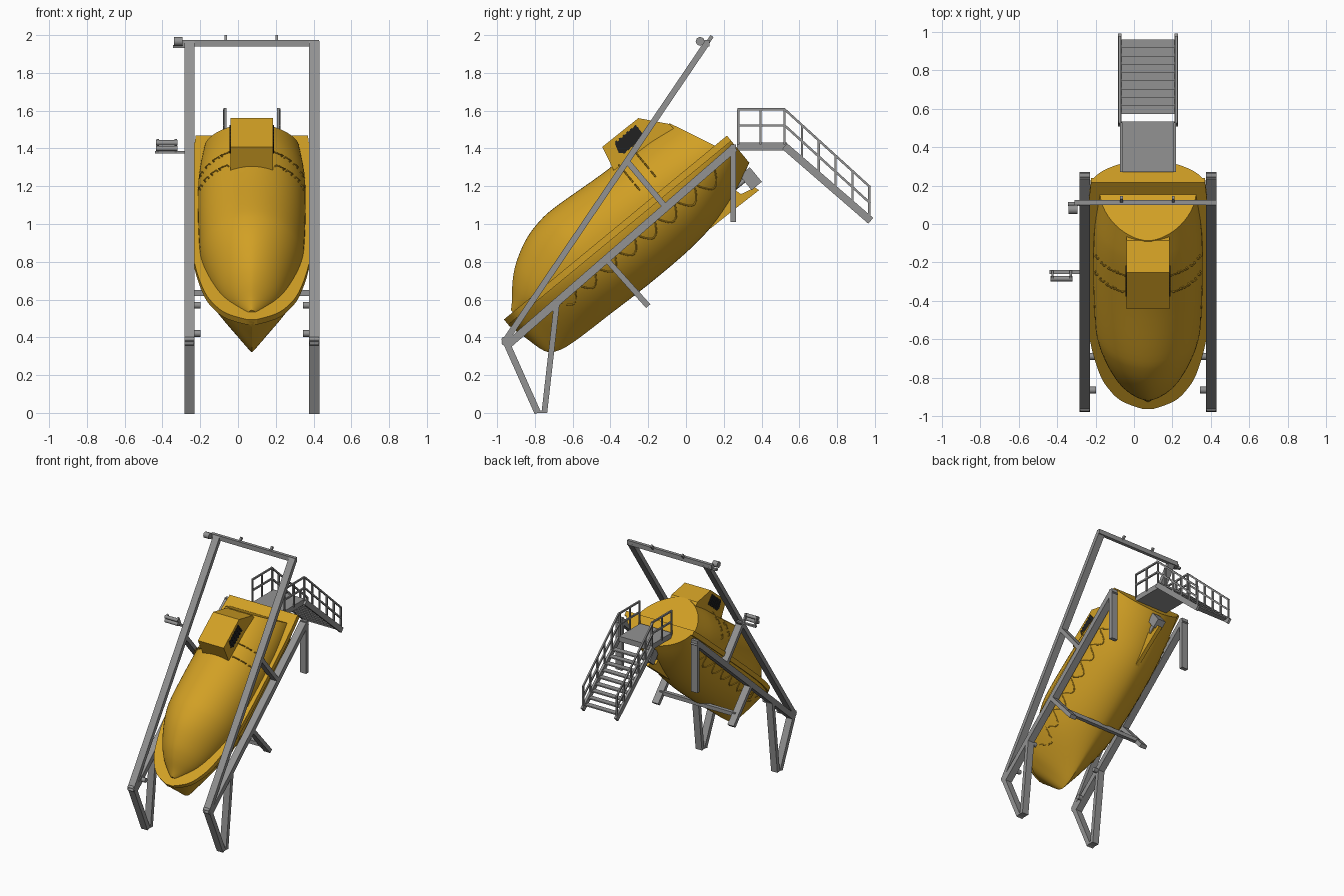
import bpy, bmesh, math
from mathutils import Vector

if "Cube" in bpy.data.objects:
    bpy.data.objects.remove(bpy.data.objects["Cube"])


def material(name, rgb):
    m = bpy.data.materials.new(name)
    m.use_nodes = True
    m.diffuse_color = (*rgb, 1)
    m.node_tree.nodes["Principled BSDF"].inputs["Base Color"].default_value = (*rgb, 1)
    return m


YELLOW = material("boat yellow", (0.64, 0.35, 0.018))
GRAY = material("steel gray", (0.29, 0.29, 0.29))
BLACK = material("window black", (0.015, 0.015, 0.015))
CX = 0.073                       # centre line of boat and ramp
TILT = math.radians(39.5)
C, S = math.cos(TILT), math.sin(TILT)


def boat(x, s, t):
    """Boat space (across, along from bow, up) to world."""
    return Vector((CX + x, -0.96 + C * s - S * t, 0.49 + S * s + C * t))


def make(name, bm, mat, smooth=None):
    bmesh.ops.recalc_face_normals(bm, faces=bm.faces)
    me = bpy.data.meshes.new(name)
    bm.to_mesh(me)
    bm.free()
    me.materials.append(mat)
    ob = bpy.data.objects.new(name, me)
    bpy.context.collection.objects.link(ob)
    if smooth:
        bpy.ops.object.select_all(action="DESELECT")
        ob.select_set(True)
        bpy.context.view_layer.objects.active = ob
        bpy.ops.object.shade_smooth_by_angle(angle=math.radians(smooth))


def prism(name, lower, upper, mat):
    bm = bmesh.new()
    a = [bm.verts.new(p) for p in lower]
    b = [bm.verts.new(p) for p in upper]
    bm.faces.new(a)
    bm.faces.new(b)
    n = len(a)
    for i in range(n):
        bm.faces.new((a[i], a[(i + 1) % n], b[(i + 1) % n], b[i]))
    make(name, bm, mat)


def slab(name, profile, x0, x1, mat):
    """Side profile in boat space, extruded across."""
    prism(name, [boat(x0, *p) for p in profile], [boat(x1, *p) for p in profile], mat)


def beam(name, a, b, w=0.055, h=0.035):
    a, b = Vector(a), Vector(b)
    d = (b - a).normalized()
    side = Vector((1, 0, 0)) if abs(d.x) < 0.7 else Vector((0, 1, 0))
    up = side.cross(d).normalized()
    corners = [side * w / 2 * i + up * h / 2 * j for i, j in ((-1, -1), (1, -1), (1, 1), (-1, 1))]
    prism(name, [a + c for c in corners], [b + c for c in corners], GRAY)


def tube(name, pts, r, mat=GRAY):
    cu = bpy.data.curves.new(name, "CURVE")
    cu.dimensions = "3D"
    cu.bevel_depth, cu.bevel_resolution, cu.use_fill_caps = r, 2, True
    sp = cu.splines.new("POLY")
    sp.points.add(len(pts) - 1)
    for q, p in zip(sp.points, pts):
        q.co = (*p, 1)
    cu.materials.append(mat)
    ob = bpy.data.objects.new(name, cu)
    bpy.context.collection.objects.link(ob)


def refine(st, n=4):
    """Smoothly resample lofting stations."""
    out = []
    for i in range(len(st) - 1):
        p = [Vector(st[min(max(k, 0), len(st) - 1)]) for k in range(i - 1, i + 3)]
        for j in range(n):
            f = j / n
            out.append(0.5 * (2 * p[1] + (p[2] - p[0]) * f + (2 * p[0] - 5 * p[1] + 4 * p[2] - p[3]) * f ** 2
                              + (3 * p[1] - p[0] - 3 * p[2] + p[3]) * f ** 3))
    return out + [Vector(st[-1])]


def loft(name, st, sign, skew, mat):
    """Half-superellipse sections: along, half width, height, roundness."""
    bm, rings, seg = bmesh.new(), [], 28
    for s, w, h, n in st:
        ring = []
        k = skew * max(0, (s - 1.2) / 0.25)
        for i in range(seg + 1):
            c, q = math.cos(math.pi * i / seg), math.sin(math.pi * i / seg)
            x = math.copysign(abs(c) ** (2 / n), c) * w
            t = h * max(q, 0) ** (2 / n)
            ring.append(bm.verts.new(boat(x, s + k * t, sign * t)))
        rings.append(ring)
    for a, b in zip(rings, rings[1:]):
        for i in range(seg):
            bm.faces.new((a[i], a[i + 1], b[i + 1], b[i]))
        bm.faces.new((a[0], b[0], b[-1], a[-1]))
    bm.faces.new(rings[0])
    bm.faces.new(rings[-1])
    make(name, bm, mat, 32)


def skin(st, s, t):
    """Half width of a lofted shell at a given place."""
    _, w, h, n = min(st, key=lambda v: abs(v[0] - s))
    return w * max(0, 1 - (abs(t) / h) ** n) ** (1 / n)


# Boat shells
hull = refine([(0, .02, .04, 1.1), (.025, .08, .135, 1.1), (.06, .138, .26, 1.1), (.12, .188, .305, 1.15),
               (.23, .243, .322, 1.3), (.46, .295, .33, 1.6), (.72, .308, .338, 1.8), (1.0, .308, .333, 1.85),
               (1.2, .305, .305, 1.85), (1.4, .3, .24, 1.8), (1.53, .29, .18, 1.7)])
canopy = refine([(.06, .02, .02, 1.6), (.1, .065, .06, 1.6), (.166, .13, .135, 1.65), (.245, .18, .199, 1.75),
                 (.361, .228, .259, 1.85), (.479, .262, .288, 1.95), (.6, .277, .292, 2), (.9, .285, .27, 2),
                 (1.2, .28, .262, 1.85), (1.45, .25, .25, 1.75)])
loft("hull", hull, -1, 0, YELLOW)
loft("canopy", canopy, 1, -0.45, YELLOW)

# Gunwale deck with overhanging rim
rim = [(v[1] + 0.007, v[0]) for v in hull]
rim = rim + [(-x, s) for x, s in reversed(rim)]
prism("gunwale", [boat(x, s, -0.03) for x, s in rim], [boat(x, s, 0.006) for x, s in rim], YELLOW)

# Wheelhouse, keel fin, drive unit
slab("wheelhouse", [(.945, .22), (.982, .38), (1.227, .376), (1.335, .246), (1.34, .1), (1.0, .1)], -.113, .113, YELLOW)
slab("keel_fin", [(.95, -.3), (1.16, -.318), (1.3, -.32), (1.477, -.325), (1.47, -.3), (1.39, -.28), (1.37, -.2), (1.1, -.2)],
     -.015, .015, YELLOW)
slab("drive_unit", [(1.447, -.3), (1.517, -.3), (1.517, -.2), (1.447, -.2)], -.035, .035, GRAY)
tube("drive_shaft", [boat(0, 1.36, -.235), boat(0, 1.45, -.235)], .012)

for side in (-1, 1):
    # Louvred side windows
    slab("window", [(1.03, .3), (1.045, .35), (1.18, .355), (1.195, .34), (1.185, .285), (1.05, .28)],
         side * .11, side * .116, BLACK)
    for i in range(6):
        s = 1.05 + i * .026
        slab("window_louvre", [(s, .278), (s + .013, .278), (s + .013, .358), (s, .358)], side * .11, side * .118, BLACK)
    # Scalloped grab line along the hull
    pts = []
    for i in range(97):
        s = .27 + 1.1 * i / 96
        t = -.085 - .08 * abs(math.sin(math.pi * i / 12))
        pts.append(boat(side * (skin(hull, s, t) + .001), s, t))
    tube("grab_line", pts, .004, YELLOW)
    # Two rows of handholds running up over the canopy
    for s in (.99, 1.1):
        for t in (.08, .135, .18, .215):
            a, b = ((skin(canopy, s, t + d), t + d) for d in (0, .025))
            tube("handhold", [boat(side * (x + o), s, h + o) for (x, h), o in
                              ((a, -.004), (a, .009), (b, .009), (b, -.004))], .004, YELLOW)

# Launch ramp and davit frame, one of each per side
for side in (-1, 1):
    x = CX + side * .33
    inner = x - side * .027

    def bar(name, a, b, h=.035):
        beam(name, (x, *a), (x, *b), .055, h)

    bar("ramp_rail", (-.95, .355), (.258, 1.405), .042)
    bar("davit_arm", (-.965, .37), (.112, 1.96), .032)
    bar("front_leg", (-.95, .37), (-.785, 0))
    bar("rear_leg", (-.685, .57), (-.75, 0), .03)
    bar("aft_post", (.25, 1.01), (.25, 1.42), .03)
    bar("arm_brace", (-.31, 1.33), (-.1, 1.08), .03)
    bar("cradle_strut", (-.41, .8), (-.2, .565), .03)
    bar("foot", (-.8, .006), (-.735, .006), .012)
    for y, z in ((-.69, .57), (-.865, .42)):
        tube("roller", [(inner, y, z), (inner - side * .032, y, z)], .018)
    for z in (.37, .39):
        tube("hinge_pin", [(x - .025, -.965, z), (x + .025, -.965, z)], .012)

beam("cradle_crossbar", (CX - .33, -.262, .635), (CX + .33, -.262, .635), .03, .03)
beam("top_crossbar", (-.31, .112, 1.957), (.43, .112, 1.957), .026, .036)
for x in (-.065, .205):
    beam("crossbar_lug", (x, .108, 1.95), (x, .138, 1.995), .014, .02)

# Floodlights on the frame
tube("top_lamp", [(-.34, .075, 1.967), (-.295, .075, 1.967)], .024)
beam("top_lamp_arm", (-.345, .105, 1.94), (-.27, .105, 1.94), .02, .015)
beam("lamp_bracket", (-.44, -.25, 1.38), (-.27, -.25, 1.38), .02, .012)
for z in (1.4, 1.43):
    tube("side_lamp", [(-.435, -.285, z), (-.32, -.285, z)], .014)
for x in (-.425, -.33):
    beam("lamp_holder", (x, -.25, 1.38), (x, -.28, 1.445), .012, .02)

# Boarding platform and stairs
beam("platform", (CX, .27, 1.41), (CX, .535, 1.41), .275, .042)
for i in range(9):
    f = .15 + .78 * i / 8
    y, z = .53 + .44 * f, 1.41 - .39 * f
    beam("stair_tread", (CX, y - .022, z), (CX, y + .022, z), .29, .01)
for side in (-1, 1):
    x = CX + side * .14
    xs = CX + side * .147
    beam("stair_stringer", (xs, .522, 1.412), (xs, .978, 1.017), .018, .04)
    for name, top in (("handrail", 0), ("mid_rail", -.085)):
        beam(name, (x, .272, 1.607 + top), (x, .525, 1.607 + top), .012, .012)
        beam(name, (xs, .522, 1.607 + top), (xs, .975, 1.195 + top), .012, .012)
    for y in (.277, .395, .522):
        beam("rail_post", (x, y, 1.42), (x, y, 1.607), .012, .012)
    for i in range(1, 6):
        f = i / 5
        y, z = .525 + .445 * f, 1.415 - .4 * f
        beam("stair_post", (xs, y, z), (xs, y, z + .185), .012, .012)
